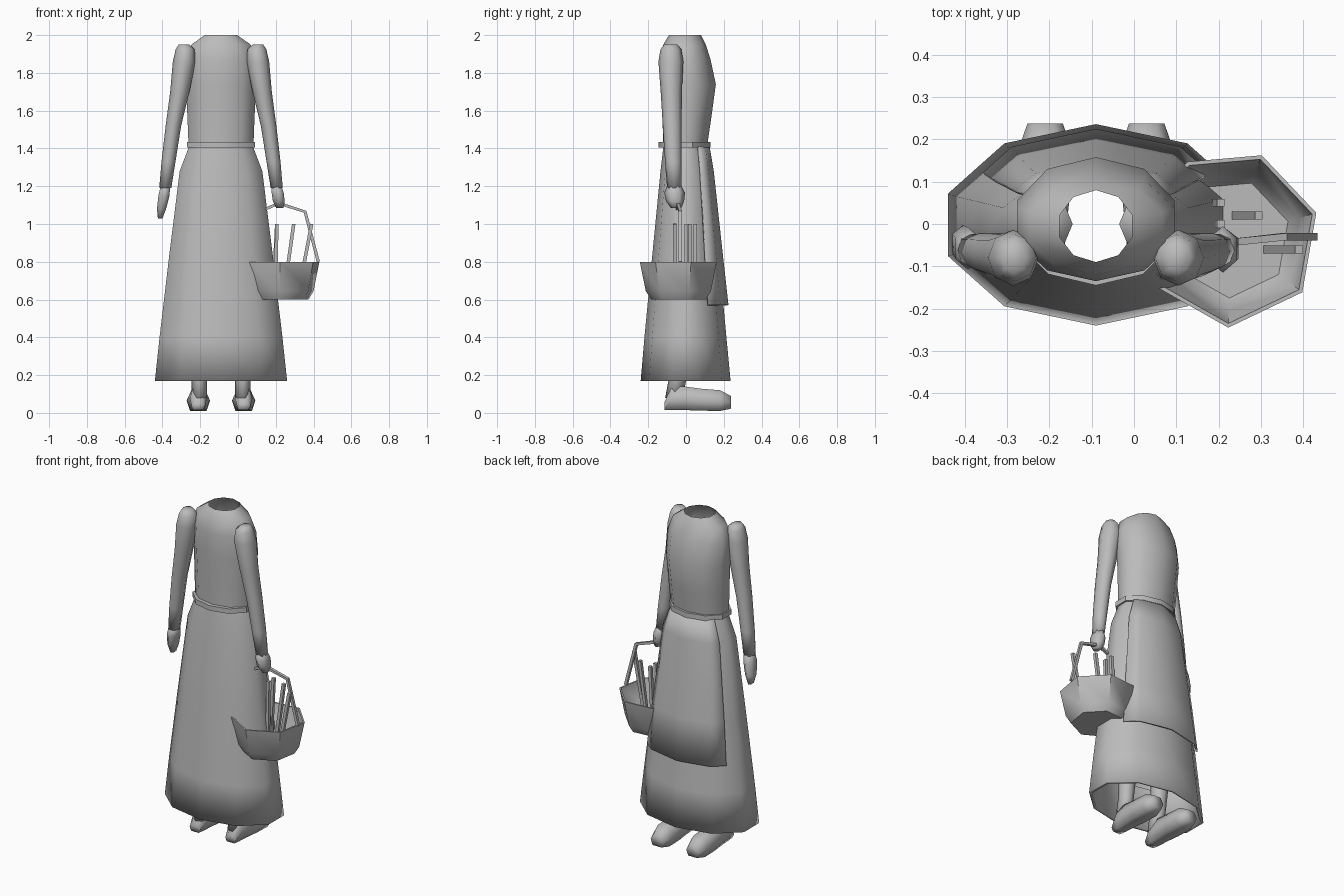
import bpy, bmesh, math
from mathutils import Vector

cube = bpy.data.objects.get("Cube")
if cube:
    bpy.data.objects.remove(cube)

grey = bpy.data.materials.new("plain grey")
grey.use_nodes = True
GREY = (0.5, 0.5, 0.5, 1)
grey.diffuse_color = GREY
grey.node_tree.nodes["Principled BSDF"].inputs["Base Color"].default_value = GREY

CX = -0.09  # centre line of the body


def finish(name, bm, angle=None):
    bmesh.ops.recalc_face_normals(bm, faces=bm.faces)
    mesh = bpy.data.meshes.new(name)
    bm.to_mesh(mesh)
    bm.free()
    mesh.materials.append(grey)
    ob = bpy.data.objects.new(name, mesh)
    bpy.context.collection.objects.link(ob)
    bpy.ops.object.select_all(action='DESELECT')
    ob.select_set(True)
    bpy.context.view_layer.objects.active = ob
    if angle is None:
        bpy.ops.object.shade_smooth()
    elif angle:
        bpy.ops.object.shade_smooth_by_angle(angle=math.radians(angle))
    return ob


def loft(name, rings, closed=True, cap_start=False, cap_end=False, angle=None):
    """Bridge a list of point rings with quads."""
    bm = bmesh.new()
    rows = [[bm.verts.new(p) for p in ring] for ring in rings]
    n = len(rows[0])
    for a, b in zip(rows, rows[1:]):
        for i in range(n if closed else n - 1):
            j = (i + 1) % n
            bm.faces.new((a[i], a[j], b[j], b[i]))
    if cap_start:
        bm.faces.new(rows[0])
    if cap_end:
        bm.faces.new(rows[-1])
    return finish(name, bm, angle)


def ellipse(cx, cy, z, rx, ry, n=10):
    return [(cx + rx * math.cos(math.pi / 2 + math.tau * i / n),
             cy + ry * math.sin(math.pi / 2 + math.tau * i / n), z) for i in range(n)]


def body_ring(z, rx, y0, y1):
    return ellipse(CX, (y0 + y1) / 2, z, rx, (y1 - y0) / 2)


def upright(profile, n):
    """Rings from (x, y, z, rx, ry) rows."""
    return [ellipse(*row, n) for row in profile]


def mirrored(profile):
    return [(2 * CX - row[0],) + row[1:] for row in profile]


def rod(name, points, radius, sides=4):
    """Straight-segment bar through the points."""
    pts = [Vector(p) for p in points]
    rings = []
    for i, p in enumerate(pts):
        d = (pts[min(i + 1, len(pts) - 1)] - pts[max(i - 1, 0)]).normalized()
        u = Vector((0, 1, 0))
        v = d.cross(u).normalized()
        rings.append([p + radius * (u * math.cos(math.tau * (k + .5) / sides)
                                    + v * math.sin(math.tau * (k + .5) / sides))
                      for k in range(sides)])
    return loft(name, rings, cap_start=True, cap_end=True, angle=30)


# Torso, open at the neck
loft("torso", [body_ring(*r) for r in (
    (1.40, .18, -.12, .11), (1.57, .187, -.125, .135), (1.74, .195, -.135, .158),
    (1.87, .195, -.135, .13), (1.95, .165, -.12, .105), (2.0, .09, -.09, .08))])

# Belt
loft("belt", [body_ring(*r) for r in (
    (1.405, .175, -.12, .11), (1.405, .19, -.145, .13),
    (1.435, .19, -.145, .13), (1.435, .175, -.12, .11))], angle=40)

# Skirt with a turned-in hem and short lining
loft("skirt", [body_ring(*r) for r in (
    (1.41, .178, -.12, .112), (1.28, .23, -.135, .13), (.82, .29, -.18, .175),
    (.40, .342, -.22, .214), (.17, .368, -.24, .236), (.17, .35, -.225, .22),
    (.42, .325, -.205, .2))])

# Apron sheet following the skirt sides, standing slightly proud
def apron_row(z, rx, ry):
    corner = [(math.cos(math.radians(a)), math.sin(math.radians(a)))
              for a in (18, 54, 90, 126, 162)]
    mix = lambda a, b, t: tuple(p + (q - p) * t for p, q in zip(a, b))
    end = [mix(corner[1], corner[0], .55), mix(corner[3], corner[4], .55)]
    pts = [end[0], *corner[1:4], end[1]]
    return [(CX + rx * x, ry * y, z) for x, y in pts]


apron = loft("apron", [apron_row(*r) for r in (
    (1.41, .185, .12), (1.28, .24, .142), (.82, .305, .192), (.57, .335, .22))],
    closed=False)
thick = apron.modifiers.new("thickness", 'SOLIDIFY')
thick.thickness = .01
thick.offset = 0

# Arms
arm = [(.105, -.08, 1.95, .028, .035), (.1, -.08, 1.925, .05, .055),
       (.105, -.08, 1.86, .06, .066), (.128, -.078, 1.7, .051, .056),
       (.162, -.073, 1.52, .041, .05), (.188, -.067, 1.33, .037, .044),
       (.205, -.062, 1.19, .032, .038)]
for name, prof in (("left_arm", arm), ("right_arm", mirrored(arm))):
    loft(name, upright(prof, 8), cap_start=True, cap_end=True)

# Gripping hand and hanging hand
fist = [(.203, -.062, 1.21, .028, .034), (.21, -.06, 1.165, .037, .055),
        (.216, -.058, 1.12, .036, .048), (.222, -.052, 1.085, .022, .028)]
loft("left_hand", upright(fist, 6), cap_start=True, cap_end=True)
loose = [(.203, -.062, 1.21, .028, .034), (.212, -.058, 1.15, .034, .05),
         (.225, -.045, 1.08, .028, .042), (.232, -.035, 1.03, .014, .024)]
loft("right_hand", upright(mirrored(loose), 6), cap_start=True, cap_end=True)

# Legs and shoes
leg = [(.025, 0.0, .9, .06, .06), (.025, -.01, .5, .055, .058),
       (.025, -.04, .2, .04, .048), (.025, -.065, .08, .04, .045)]


def shoe_ring(x, y, z0, z1, w):
    mid = (z0 + z1) / 2
    return [(x - w * .7, y, z0), (x + w * .7, y, z0), (x + w, y, mid),
            (x + w * .55, y, z1), (x - w * .55, y, z1), (x - w, y, mid)]


shoe = [(-.115, .015, .055, .035), (-.075, .015, .14, .045), (-.01, .015, .14, .05),
        (.08, .012, .128, .06), (.18, .01, .12, .062), (.237, .022, .09, .042)]
for side, flip in (("left", False), ("right", True)):
    prof = mirrored(leg) if flip else leg
    loft(side + "_leg", upright(prof, 8), cap_start=True, cap_end=True)
    x = 2 * CX - .03 if flip else .03
    loft(side + "_shoe", [shoe_ring(x, *r) for r in shoe],
         cap_start=True, cap_end=True)

# Basket: seven-sided bowl with an inner wall and floor
ANGLES = (70, 17, -37, -92, -147, -195, -240)


def basket_ring(z, r):
    return [(.23 + r * math.cos(math.radians(a)),
             -.035 + r * math.sin(math.radians(a)), z) for a in ANGLES]


loft("basket", [basket_ring(*r) for r in (
    (.6, .15), (.645, .178), (.8, .21), (.8, .2), (.65, .168), (.615, .14))],
    cap_start=True, cap_end=True, angle=50)

# Basket handle
rod("basket_handle", [(.425, -.03, .8), (.355, -.03, 1.065), (.215, -.045, 1.11),
                      (.115, -.045, 1.065), (.045, -.04, .8)], .012)

# Sticks standing in the basket
for i, (x, y, lean) in enumerate(((.185, .05, .02), (.2, 0, .005),
                                  (.24, .02, .055), (.315, -.06, .075))):
    rod(f"stick_{i + 1}", [(x, y, .61), (x + lean, y, 1.0)], .013)
